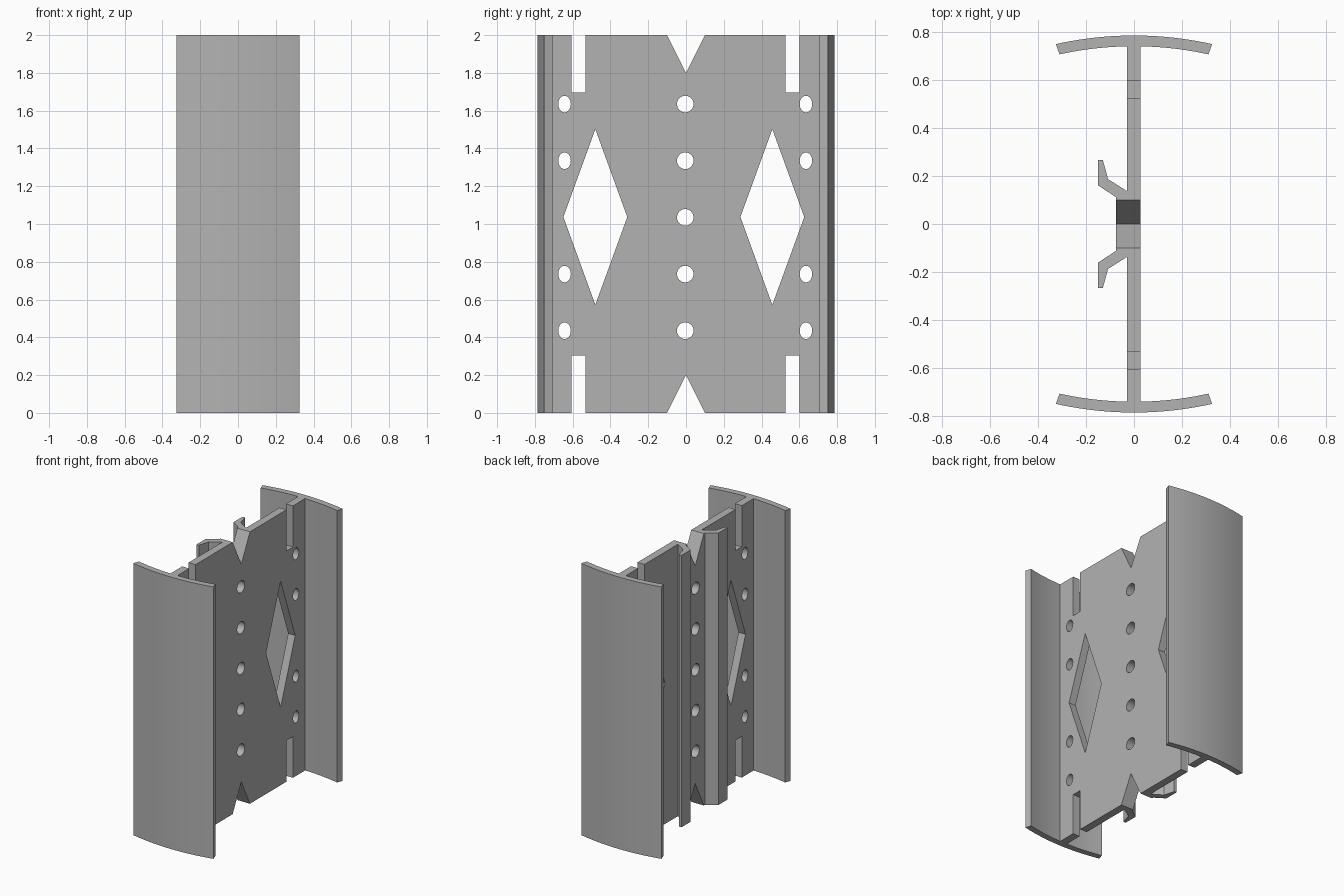
import bpy, bmesh, math
from mathutils import Vector

HEIGHT = 2.0

cube = bpy.data.objects.get("Cube")
if cube:
    bpy.data.objects.remove(cube, do_unlink=True)

grey = bpy.data.materials.new("plain grey")
grey.use_nodes = True
GREY = (0.45, 0.45, 0.45, 1)
grey.diffuse_color = GREY
grey.node_tree.nodes["Principled BSDF"].inputs["Base Color"].default_value = GREY


def prism(name, points, sweep):
    """Extrude a closed 3D outline along a vector."""
    bm = bmesh.new()
    face = bm.faces.new([bm.verts.new(p) for p in points])
    grown = bmesh.ops.extrude_face_region(bm, geom=[face])["geom"]
    verts = [g for g in grown if isinstance(g, bmesh.types.BMVert)]
    bmesh.ops.translate(bm, verts=verts, vec=Vector(sweep))
    bmesh.ops.recalc_face_normals(bm, faces=bm.faces)
    mesh = bpy.data.meshes.new(name)
    bm.to_mesh(mesh)
    bm.free()
    obj = bpy.data.objects.new(name, mesh)
    bpy.context.collection.objects.link(obj)
    mesh.materials.append(grey)
    return obj


def upright(name, outline):
    return prism(name, [(x, y, 0) for x, y in outline], (0, 0, HEIGHT))


def smooth(obj):
    bpy.ops.object.select_all(action='DESELECT')
    obj.select_set(True)
    bpy.context.view_layer.objects.active = obj
    bpy.ops.object.shade_smooth_by_angle(angle=math.radians(25))


# Web plate with the raised centre rail and its two hooks, as one section
hook = [(-0.03, 0.138), (-0.108, 0.187), (-0.13, 0.267), (-0.15, 0.267),
        (-0.15, 0.161), (-0.075, 0.112)]
half = [(0.027, 0.75), (-0.03, 0.75)] + hook
web = upright("web_plate", half + [(x, -y) for x, y in reversed(half)])

# Openings, all cut sideways through the web
cutters = []


def cut(outline):
    cutters.append(prism("cutter", [(-0.4, y, z) for y, z in outline], (0.8, 0, 0)))


def oval(y, z, ry, rz, count=32):
    cut([(y + ry * math.cos(math.tau * i / count),
          z + rz * math.sin(math.tau * i / count)) for i in range(count)])


for end, inward in ((HEIGHT, -1), (0, 1)):
    out = end - inward * 0.1
    # V notch at mid width
    cut([(-0.15, out), (0.15, out), (0, end + inward * 0.2)])
    # Slots beside the flanges
    for y in (-0.569, 0.563):
        tip = end + inward * 0.303
        cut([(y - 0.037, out), (y + 0.037, out), (y + 0.037, tip), (y - 0.037, tip)])

for y in (-0.48, 0.457):
    cut([(y - 0.169, 1.037), (y, 0.572), (y + 0.169, 1.037), (y, 1.502)])

for i in range(5):
    z = 0.435 + 0.3 * i
    oval(-0.004, z, 0.044, 0.044)
    if i != 2:
        for y in (-0.643, 0.635):
            oval(y, z, 0.033, 0.044)

# Apply the cuts one by one, then drop the cutters
for cutter in cutters:
    mod = web.modifiers.new("opening", 'BOOLEAN')
    mod.operation = 'DIFFERENCE'
    mod.solver = 'EXACT'
    mod.object = cutter
bpy.context.view_layer.update()
result = bpy.data.meshes.new_from_object(
    web.evaluated_get(bpy.context.evaluated_depsgraph_get()))
web.modifiers.clear()
web.data = result
for cutter in cutters:
    bpy.data.objects.remove(cutter, do_unlink=True)
smooth(web)


# Curved flanges front and back
def arc(half_width, apex, drop, steps=20):
    radius = (half_width ** 2 + drop ** 2) / (2 * drop)
    xs = [half_width * (2 * i / steps - 1) for i in range(steps + 1)]
    return [(x, apex - radius + math.sqrt(radius ** 2 - x * x)) for x in xs]


section = arc(0.326, 0.787, 0.036) + arc(0.311, 0.742, 0.034)[::-1]
for name, side in (("back_flange", 1), ("front_flange", -1)):
    smooth(upright(name, [(x, y * side) for x, y in section]))
